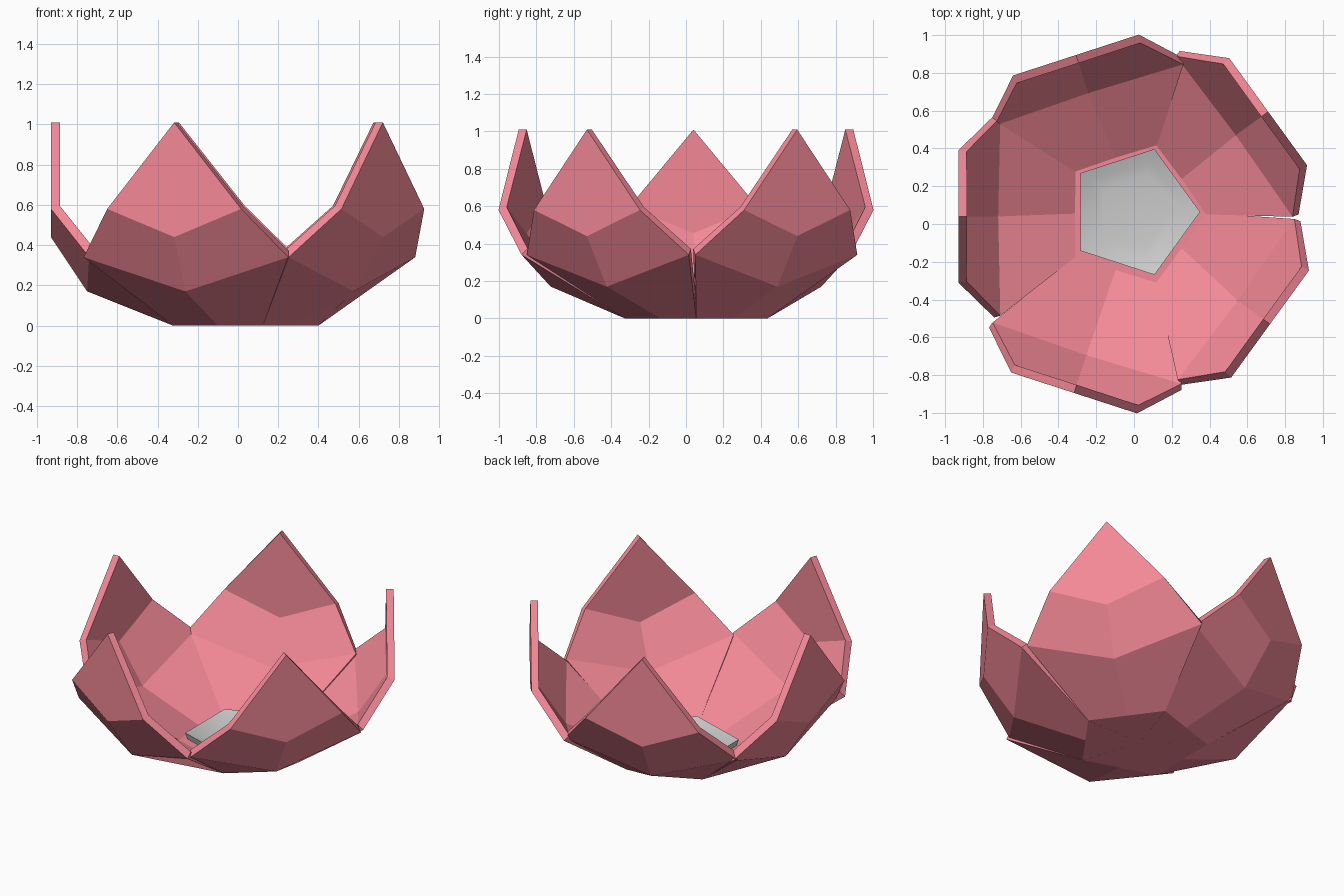
import bpy, math

if "Cube" in bpy.data.objects:
    bpy.data.objects.remove(bpy.data.objects["Cube"])

pink = bpy.data.materials.new("petal_pink")
pink.diffuse_color = (0.9, 0.25, 0.31, 1)
pink.use_nodes = True
pink.node_tree.nodes["Principled BSDF"].inputs["Base Color"].default_value = pink.diffuse_color

CENTRE = (0.0, 0.055)   # centre of the flat base
THICK = 0.045


def add_mesh(name, verts, faces):
    mesh = bpy.data.meshes.new(name)
    mesh.from_pydata(verts, [], faces)
    mesh.update()
    ob = bpy.data.objects.new(name, mesh)
    bpy.context.collection.objects.link(ob)
    return ob


# one petal as (outward, sideways, height); the last four points are the shared base
PETAL = [
    (0.93, 0, 1.01), (0.93, -0.35, 0.58), (0.93, 0.35, 0.58), (0.93, 0, 0.44),
    (0.74, -0.535, 0.34), (0.74, 0.535, 0.34), (0.75, 0, 0.17),
    (0.324, 0, 0), (0.324, -0.235, 0), (0.324, 0.235, 0), (0, 0, 0),
]
FACES = [
    (0, 1, 3, 2), (3, 6, 5, 2), (3, 1, 4, 6),
    (6, 7, 9, 5), (6, 4, 8, 7), (7, 8, 10, 9),
]


def petal(name, angle, shift):
    a = math.radians(angle)
    verts = []
    for i, (r, t, z) in enumerate(PETAL):
        ox, oy = CENTRE if i >= 7 else shift
        verts.append((r * math.cos(a) - t * math.sin(a) + ox,
                      r * math.sin(a) + t * math.cos(a) + oy, z))
    ob = add_mesh(name, verts, FACES)
    ob.data.materials.append(pink)
    m = ob.modifiers.new("thickness", "SOLIDIFY")
    m.thickness = THICK
    m.offset = -1
    m.use_even_offset = True


# five petals, each slightly shifted so the seams open towards the top
for name, angle, shift in (
    ("petal_left", 180, (0, 0.04)),
    ("petal_front_left", -108, (-0.03, -0.01)),
    ("petal_front_right", -36, (-0.032, 0.017)),
    ("petal_back_right", 36, (-0.042, 0.048)),
    ("petal_back_left", 108, (-0.02, 0.01)),
):
    petal(name, angle, shift)

# grey five-sided dish on the base, from underside round the rim to its middle
PROFILE = [(0.33, 0.03), (0.35, 0.085), (0.28, 0.06), (0.20, 0.05)]
verts = [(r * math.cos(k * math.tau / 5), 0.064 + r * math.sin(k * math.tau / 5), z)
         for r, z in PROFILE for k in range(5)]
verts.append((0, 0.064, 0.048))
faces = [tuple(range(4, -1, -1))]
for j in range(3):
    for k in range(5):
        n = (k + 1) % 5
        faces.append((j * 5 + k, j * 5 + n, j * 5 + 5 + n, j * 5 + 5 + k))
faces += [(15 + k, 15 + (k + 1) % 5, 20) for k in range(5)]
dish = add_mesh("centre_dish", verts, faces)
bpy.context.view_layer.objects.active = dish
dish.select_set(True)
bpy.ops.object.shade_smooth_by_angle(angle=math.radians(30))
